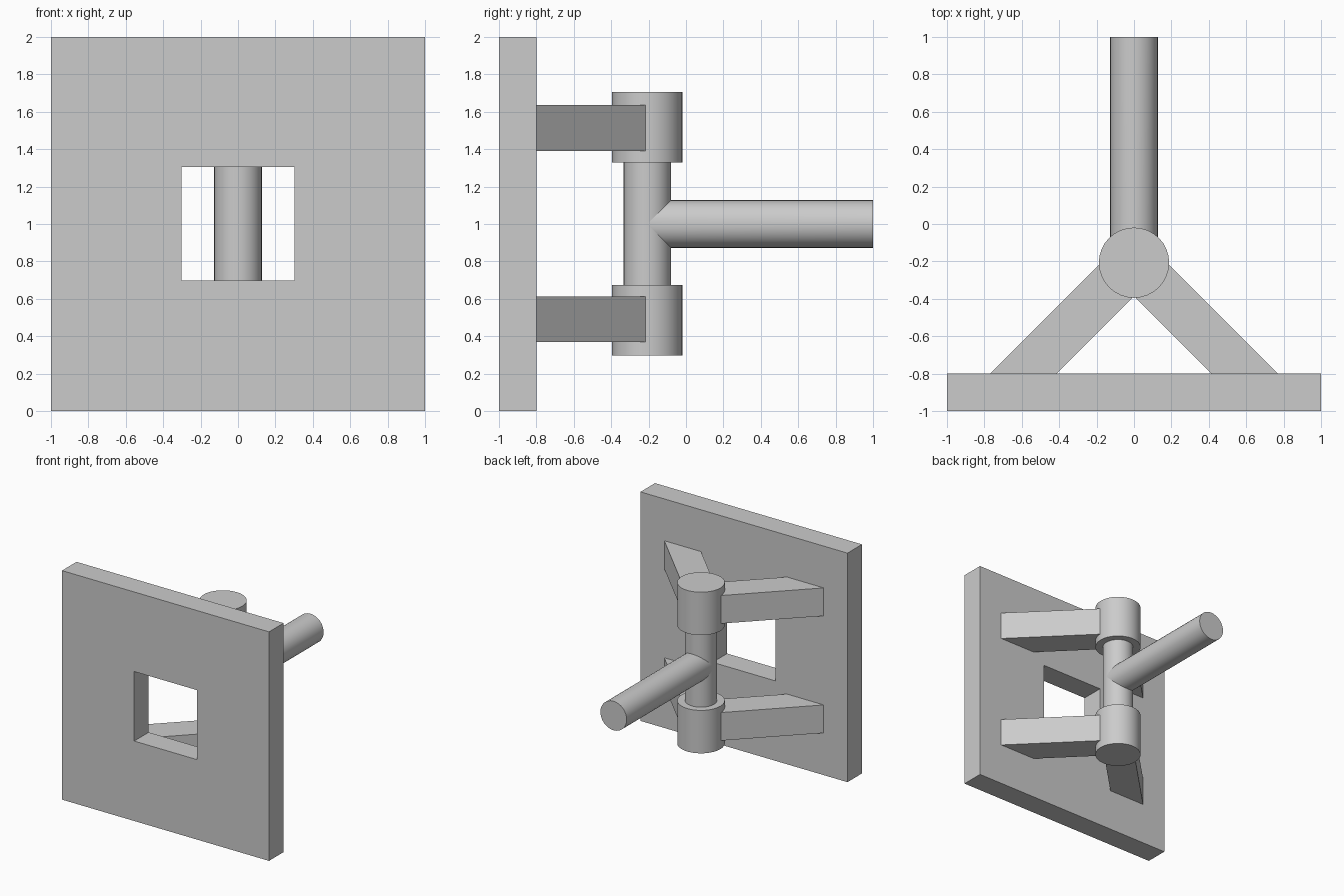
import bpy, bmesh, math
from mathutils import Matrix, Vector

if "Cube" in bpy.data.objects:
    bpy.data.objects.remove(bpy.data.objects["Cube"])

AXIS_Y = -0.207   # hinge axis position
R_POST, R_SLEEVE = 0.127, 0.188
ROD_Z = 1.0


def make_object(name, bm):
    bmesh.ops.recalc_face_normals(bm, faces=bm.faces)
    mesh = bpy.data.meshes.new(name)
    bm.to_mesh(mesh)
    bm.free()
    obj = bpy.data.objects.new(name, mesh)
    bpy.context.collection.objects.link(obj)
    return obj


def activate(obj):
    bpy.ops.object.select_all(action='DESELECT')
    obj.select_set(True)
    bpy.context.view_layer.objects.active = obj


def box(name, lo, hi):
    bm = bmesh.new()
    bmesh.ops.create_cube(bm, size=1)
    lo, hi = Vector(lo), Vector(hi)
    for v in bm.verts:
        v.co = Vector((lo[i] + (v.co[i] + 0.5) * (hi[i] - lo[i])) for i in range(3))
    return make_object(name, bm)


def cylinder_bm(radius, length):
    bm = bmesh.new()
    bmesh.ops.create_cone(bm, cap_ends=True, segments=32, radius1=radius,
                          radius2=radius, depth=length)
    return bm


def smooth(obj):
    activate(obj)
    bpy.ops.object.shade_smooth_by_angle(angle=math.radians(30))


def upright_cylinder(name, radius, z0, z1):
    bm = cylinder_bm(radius, z1 - z0)
    bmesh.ops.translate(bm, verts=bm.verts, vec=(0, AXIS_Y, (z0 + z1) / 2))
    smooth(make_object(name, bm))


# Wall plate with a square window
plate = box("wall_plate", (-1, -1, 0), (1, -0.8, 2))
cutter = box("window_cutter", (-0.303, -1.2, 0.698), (0.303, -0.6, 1.305))
cutter.hide_render = True
mod = plate.modifiers.new("window", 'BOOLEAN')
mod.operation = 'DIFFERENCE'
mod.solver = 'EXACT'
mod.object = cutter
activate(plate)
bpy.ops.object.modifier_apply(modifier=mod.name)
bpy.data.objects.remove(cutter, do_unlink=True)

# Hinge post and its two sleeves
upright_cylinder("hinge_post", R_POST, 0.673, 1.33)
upright_cylinder("lower_sleeve", R_SLEEVE, 0.298, 0.673)
upright_cylinder("upper_sleeve", R_SLEEVE, 1.33, 1.705)

# Horizontal rod, its inner end saddled onto the post
bm = cylinder_bm(R_POST, 1 - AXIS_Y)
bmesh.ops.transform(bm, verts=bm.verts, matrix=(
    Matrix.Translation((0, (1 + AXIS_Y) / 2, ROD_Z)) @ Matrix.Rotation(math.pi / 2, 4, 'X')))
bm.normal_update()
inner = [f for f in bm.faces if len(f.verts) > 4 and f.calc_center_median().y < 0]
for v in inner[0].verts:
    v.co.y = AXIS_Y + abs(v.co.z - ROD_Z)
bmesh.ops.delete(bm, geom=inner, context='FACES_ONLY')
smooth(make_object("horizontal_rod", bm))

# Diagonal brackets from the plate to each sleeve
for level, z0, z1 in (("lower", 0.368, 0.613), ("upper", 1.39, 1.635)):
    for side, s in (("left", -1), ("right", 1)):
        outline = [(0.415, -0.8), (0.77, -0.8), (0.187, -0.217), (0.01, -0.395)]
        bm = bmesh.new()
        face = bm.faces.new([bm.verts.new((s * x, y, z0)) for x, y in outline])
        ext = bmesh.ops.extrude_face_region(bm, geom=[face], use_keep_orig=True)
        top = [g for g in ext["geom"] if isinstance(g, bmesh.types.BMVert)]
        bmesh.ops.translate(bm, verts=top, vec=(0, 0, z1 - z0))
        make_object(f"{level}_{side}_bracket", bm)
